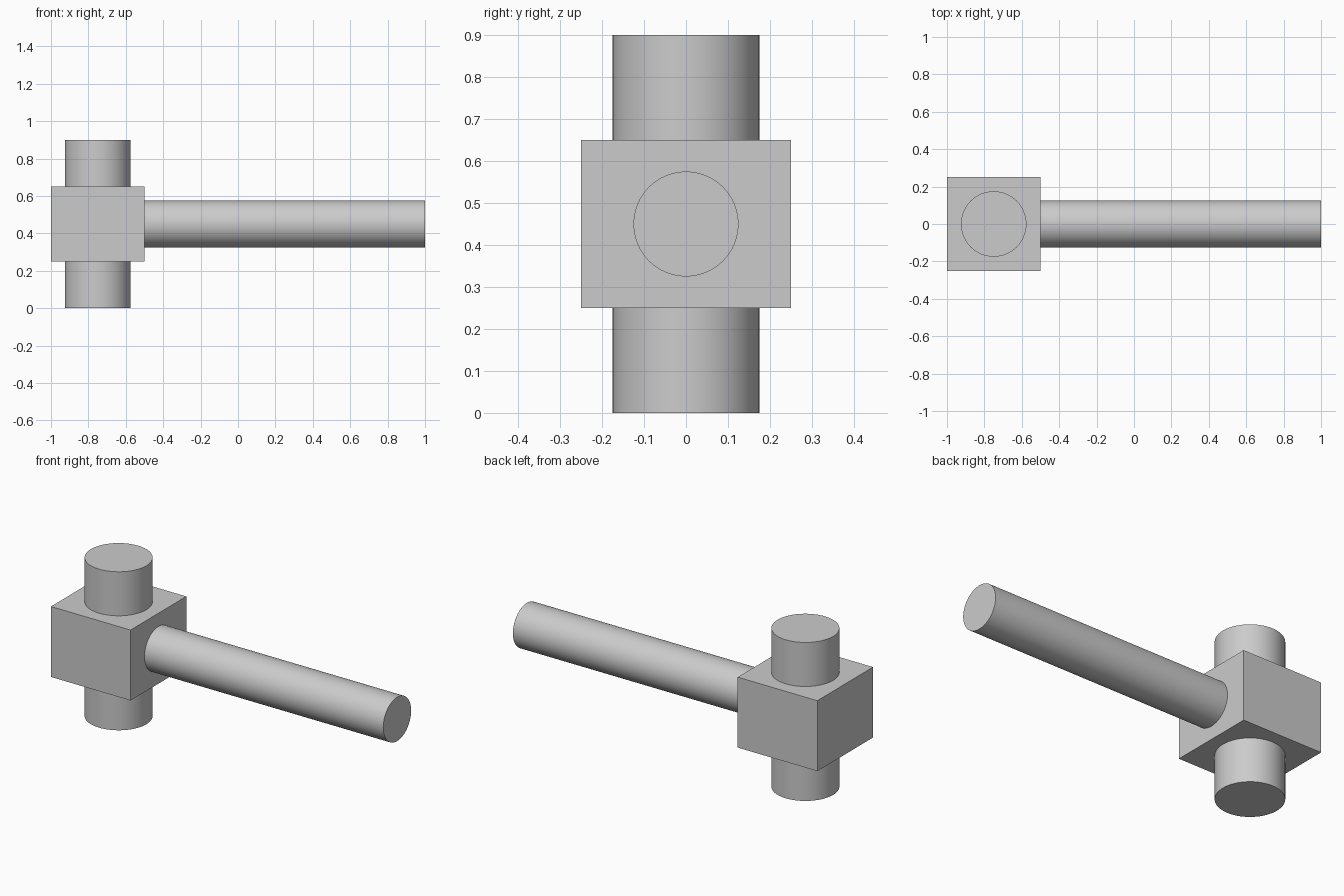
import bpy
import math

cube = bpy.data.objects.get("Cube")
if cube:
    bpy.data.objects.remove(cube, do_unlink=True)

# One plain grey for every part
grey = bpy.data.materials.new("plain grey")
grey.use_nodes = True
colour = (0.6, 0.6, 0.6, 1)
grey.diffuse_color = colour
grey.node_tree.nodes["Principled BSDF"].inputs["Base Color"].default_value = colour

HEAD_X = -0.75
MID_Z = 0.45


def finish(name):
    obj = bpy.context.object
    obj.name = name
    obj.data.materials.append(grey)
    return obj


def rod(name, radius, length, centre, rotation=(0, 0, 0)):
    bpy.ops.mesh.primitive_cylinder_add(vertices=64, radius=radius, depth=length,
                                        location=centre, rotation=rotation)
    obj = finish(name)
    bpy.ops.object.shade_smooth_by_angle(angle=math.radians(30))
    return obj


# Central block of the head
bpy.ops.mesh.primitive_cube_add(size=1, location=(HEAD_X, 0, MID_Z))
block = finish("head_block")
block.scale = (0.5, 0.5, 0.4)

# Striking faces above and below the block
for name, z in (("lower_face", 0.125), ("upper_face", 0.775)):
    rod(name, 0.175, 0.25, (HEAD_X, 0, z))

# Handle along x
rod("handle", 0.125, 1.5, (0.25, 0, MID_Z), (0, math.pi / 2, 0))
